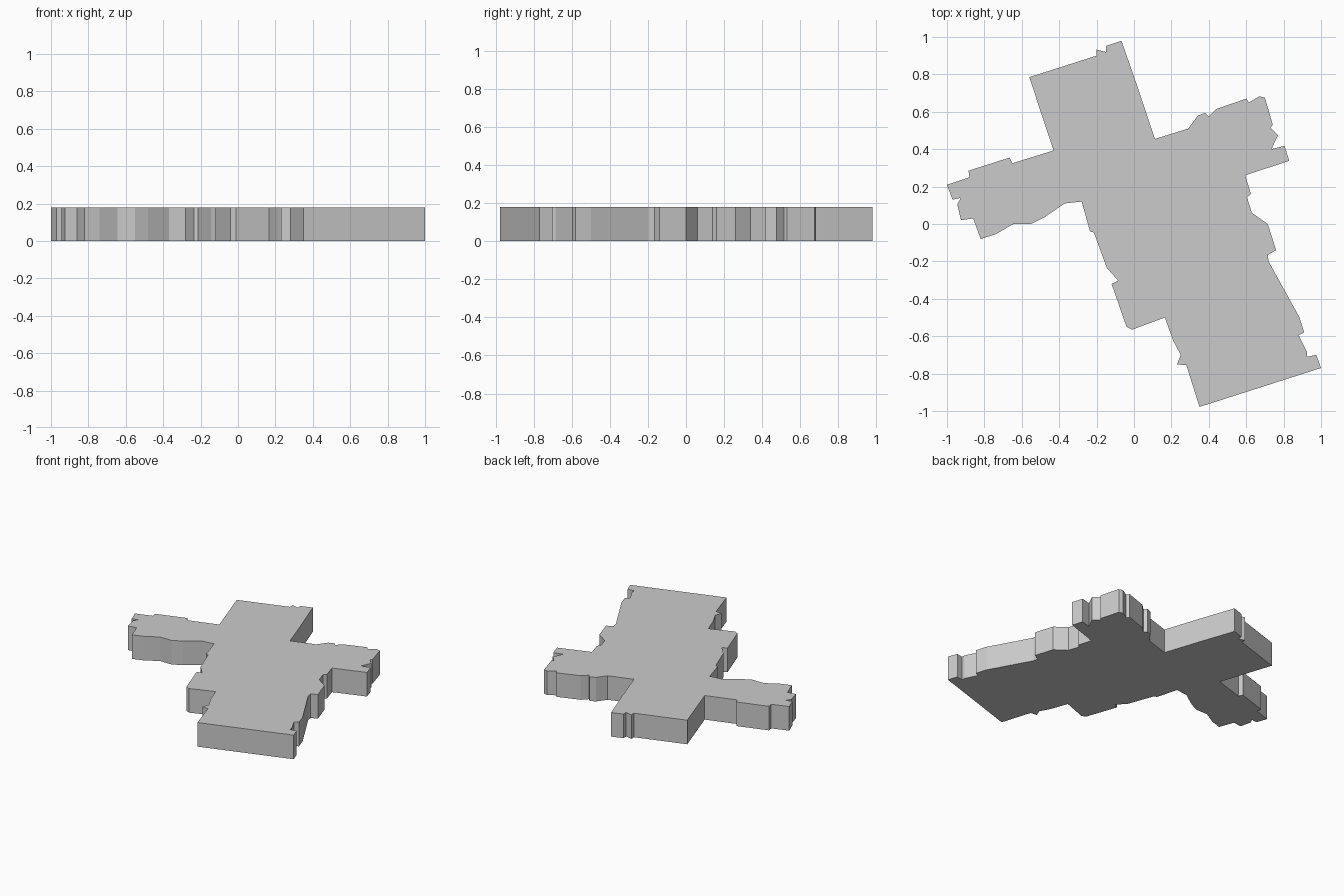
import bpy, bmesh

HEIGHT = 0.18

# Building footprint, one run of corners per wing, going clockwise
north_wing = [(-.56, .785), (-.20, .90), (-.20, .932), (-.15, .92), (-.15, .952),
              (-.067, .98), (.02, .73), (.112, .455)]
east_wing = [(.29, .51), (.34, .578), (.38, .595), (.40, .575), (.44, .615),
             (.60, .67), (.615, .65), (.67, .683), (.70, .675), (.742, .53),
             (.73, .515), (.77, .475), (.735, .40), (.805, .418), (.83, .338), (.595, .26)]
south_wing_east = [(.625, .16), (.605, .14), (.63, .06), (.715, 0), (.76, -.14),
                   (.715, -.165), (.72, -.20), (.885, -.50), (.91, -.58), (.88, -.595),
                   (.925, -.685), (.925, -.71), (.975, -.70), (1, -.77)]
south_wing_west = [(.35, -.978), (.28, -.755), (.23, -.75), (.25, -.70), (.21, -.625),
                   (.165, -.50), (-.01, -.565), (-.04, -.55), (-.12, -.32), (-.085, -.303),
                   (-.145, -.235), (-.215, -.045), (-.235, -.04), (-.28, .12)]
west_wing = [(-.37, .11), (-.48, .035), (-.55, 0), (-.645, 0), (-.74, -.055),
             (-.82, -.08), (-.86, .03), (-.925, .02), (-.945, .105), (-.925, .14),
             (-.97, .13), (-1, .21), (-.88, .25), (-.885, .285), (-.665, .355),
             (-.65, .325), (-.43, .393)]
outline = north_wing + east_wing + south_wing_east + south_wing_west + west_wing

# Extrude the footprint into one flat-roofed block
bm = bmesh.new()
floor = bm.faces.new([bm.verts.new((x, y, 0)) for x, y in outline])
walls = bmesh.ops.extrude_face_region(bm, geom=[floor], use_keep_orig=True)
roof = [v for v in walls["geom"] if isinstance(v, bmesh.types.BMVert)]
bmesh.ops.translate(bm, verts=roof, vec=(0, 0, HEIGHT))
bmesh.ops.recalc_face_normals(bm, faces=bm.faces)

mesh = bpy.data.meshes.new("building_block")
bm.to_mesh(mesh)
bm.free()
block = bpy.data.objects.new("building_block", mesh)
bpy.context.collection.objects.link(block)
